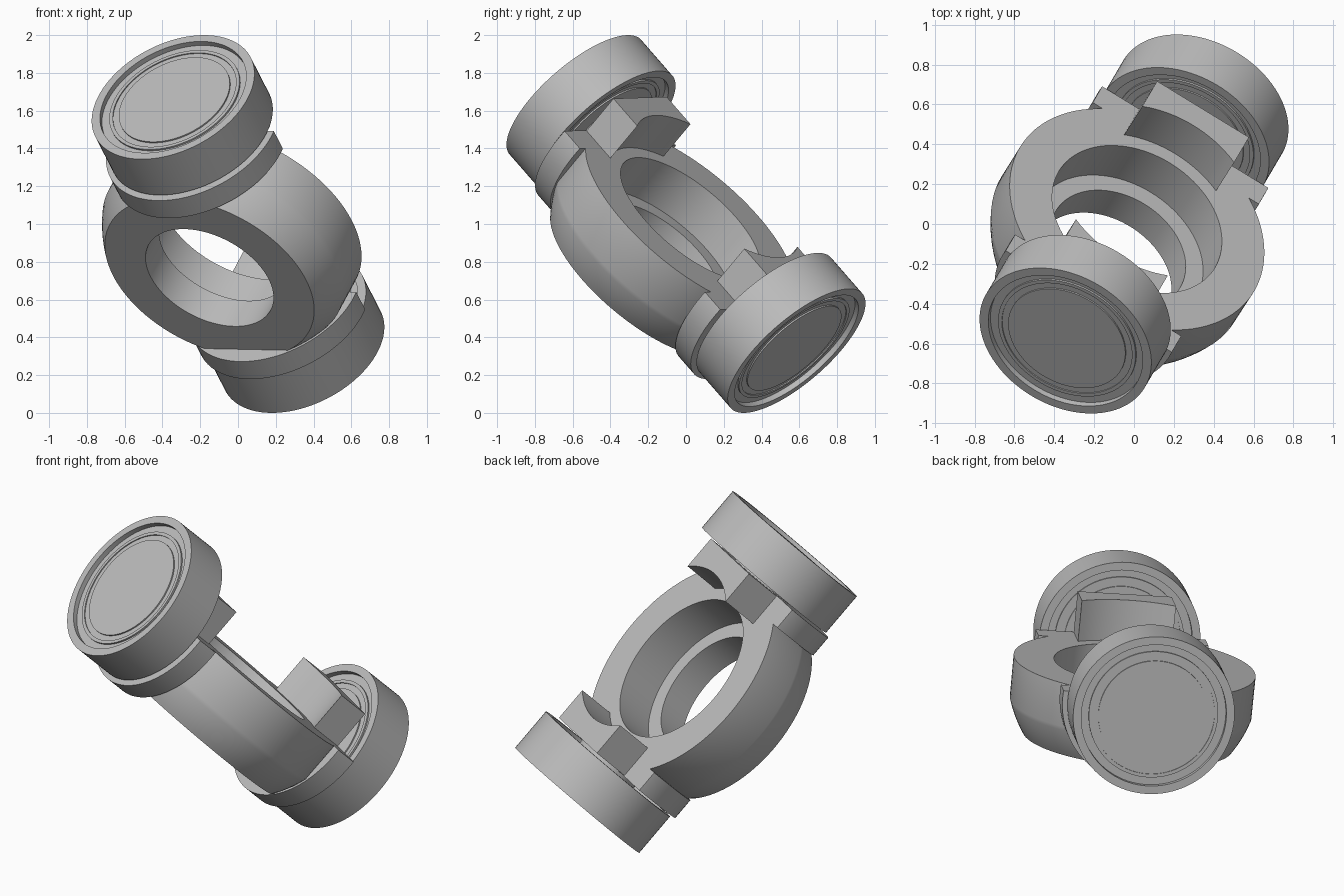
import bpy, bmesh, math
from mathutils import Vector, Matrix

cube = bpy.data.objects.get("Cube")
if cube:
    bpy.data.objects.remove(cube, do_unlink=True)

# One plain grey for the whole casting
grey = bpy.data.materials.new("grey_metal")
grey.use_nodes = True
colour = (0.5, 0.5, 0.5, 1)
grey.diffuse_color = colour
grey.node_tree.nodes["Principled BSDF"].inputs["Base Color"].default_value = colour

# Tilted frame: local x runs through both caps, local z is the ring axis
x_axis = Vector((-0.36, -0.613, 0.703)).normalized()
z_axis = Vector((0.376, 0.591, 0.714))
z_axis = (z_axis - x_axis * z_axis.dot(x_axis)).normalized()
y_axis = z_axis.cross(x_axis)
frame = Matrix.Translation((0, 0, 1)) @ Matrix((x_axis, y_axis, z_axis)).transposed().to_4x4()


def finish(name, bm):
    bmesh.ops.remove_doubles(bm, verts=bm.verts, dist=1e-5)
    bmesh.ops.recalc_face_normals(bm, faces=bm.faces)
    bm.transform(frame)
    mesh = bpy.data.meshes.new(name)
    bm.to_mesh(mesh)
    bm.free()
    mesh.materials.append(grey)
    obj = bpy.data.objects.new(name, mesh)
    bpy.context.collection.objects.link(obj)
    bpy.ops.object.select_all(action="DESELECT")
    obj.select_set(True)
    bpy.context.view_layer.objects.active = obj
    bpy.ops.object.shade_smooth_by_angle(angle=math.radians(25))


def lathe(points, closed=False, steps=96):
    """Turn (radius, height) points around local z."""
    bm = bmesh.new()
    verts = [bm.verts.new((r, 0, h)) for r, h in points]
    edges = [bm.edges.new(pair) for pair in zip(verts, verts[1:])]
    if closed:
        edges.append(bm.edges.new((verts[-1], verts[0])))
    bmesh.ops.spin(bm, geom=verts + edges, axis=(0, 0, 1), cent=(0, 0, 0),
                   angle=math.tau, steps=steps)
    bmesh.ops.remove_doubles(bm, verts=bm.verts, dist=1e-5)
    bmesh.ops.recalc_face_normals(bm, faces=bm.faces)
    return bm


def trim(bm, point, normal):
    """Cut away the side the normal points to and close the cut."""
    geom = bm.verts[:] + bm.edges[:] + bm.faces[:]
    cut = bmesh.ops.bisect_plane(bm, geom=geom, plane_co=point, plane_no=normal,
                                 clear_outer=True)["geom_cut"]
    edges = [e for e in cut if isinstance(e, bmesh.types.BMEdge)]
    bmesh.ops.holes_fill(bm, edges=edges, sides=0)


def lay(bm, side):
    """Lay a turned part along the local x axis."""
    bm.transform(Matrix.Rotation(side * math.pi / 2, 4, "Y"))


# Ring: stepped bore, straight upper wall, spherical lower wall
TOP, BOTTOM, LEDGE = 0.04, -0.4, -0.21
BALL = 0.72
wall = []
for i in range(9):
    h = LEDGE + (BOTTOM - LEDGE) * i / 8
    wall.append((math.sqrt(BALL ** 2 - h ** 2), h))
ring = lathe([(0.46, TOP), (0.69, TOP)] + wall
             + [(0.366, BOTTOM), (0.366, LEDGE), (0.46, LEDGE)], closed=True)
for side in (1, -1):
    trim(ring, (side * 0.545, 0, 0), (side, 0, 0))
finish("ring_body", ring)

# Cap outline: rim, sunken face with a fine groove, raised centre disc
half_face = [(0, 0.018), (0.315, 0.018), (0.315, 0.026), (0.35, 0.026),
             (0.35, 0.02), (0.37, 0.02), (0.37, 0.03), (0.415, 0.03),
             (0.415, 0), (0.462, 0)]
INNER, OUTER = 0.685, 0.955
cap_outline = ([(r, OUTER - d) for r, d in half_face]
               + [(r, INNER + d) for r, d in reversed(half_face)])

for side, label in ((1, "upper"), (-1, "lower")):
    # End cap
    cap = lathe(cap_outline)
    lay(cap, side)
    finish(label + "_cap", cap)

    # Short pin joining cap and flange
    pin = lathe([(0, 0.6), (0.2, 0.6), (0.2, 0.72), (0, 0.72)], steps=48)
    lay(pin, side)
    finish(label + "_pin", pin)

    # Flange disc, cut flush with the top of the ring
    flange = lathe([(0, 0.54), (0.49, 0.54), (0.49, 0.672), (0, 0.672)])
    lay(flange, side)
    trim(flange, (0, 0, TOP), (0, 0, 1))
    finish(label + "_flange", flange)

    # Raised block with a hollowed inner face
    bm = bmesh.new()
    width, hollow = 0.27, 0.535
    outline = [(0.668, width), (0.668, -width)]
    for i in range(17):
        y = -width + 2 * width * i / 16
        outline.append((math.sqrt(hollow ** 2 - y ** 2), y))
    base = bm.faces.new([bm.verts.new((side * x, y, 0)) for x, y in outline])
    moved = bmesh.ops.extrude_face_region(bm, geom=[base])["geom"]
    bmesh.ops.translate(bm, vec=(0, 0, 0.28),
                        verts=[v for v in moved if isinstance(v, bmesh.types.BMVert)])
    finish(label + "_block", bm)
